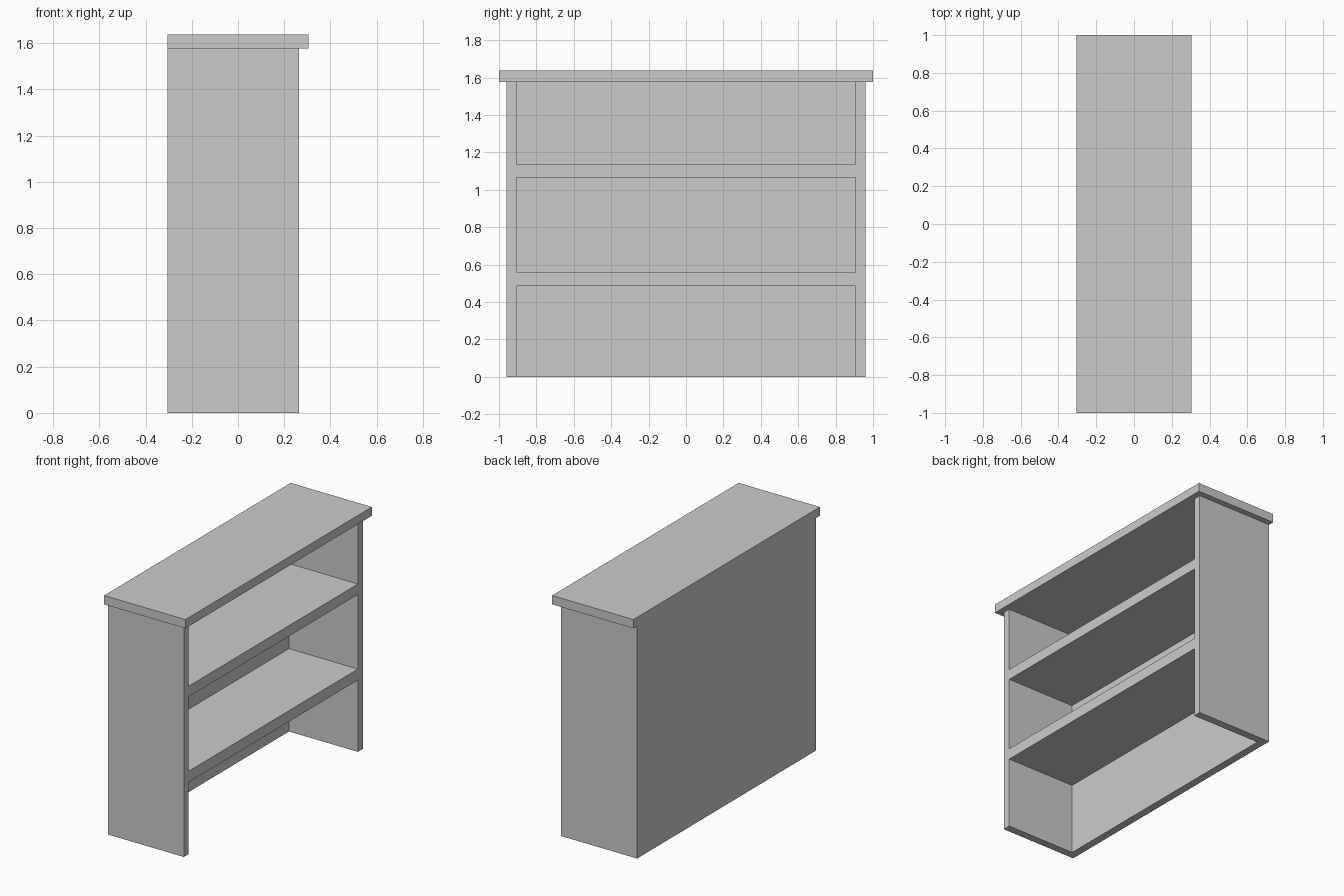
import bpy

if "Cube" in bpy.data.objects:
    bpy.data.objects.remove(bpy.data.objects["Cube"])


def box(name, x, y, z):
    """Axis-aligned box from (min, max) ranges."""
    bpy.ops.mesh.primitive_cube_add(
        size=1, location=[(a + b) / 2 for a, b in (x, y, z)])
    ob = bpy.context.object
    ob.name = name
    ob.scale = [b - a for a, b in (x, y, z)]
    bpy.ops.object.transform_apply(location=False, rotation=False, scale=True)
    return ob


BACK, FRONT = -0.305, 0.265     # the open side faces +x
OUT, IN = 0.96, 0.907           # outer and inner faces of the sides
T = 0.053                       # panel thickness
H = 1.577                       # underside of the top

# Overhanging top board
box("top_board", (BACK, 0.305), (-1, 1), (H, 1.637))

# Back panel, down to the floor
box("back_panel", (BACK, BACK + T), (-IN, IN), (0, H))

# Side panels
box("side_panel_left", (BACK, FRONT), (-OUT, -IN), (0, H))
box("side_panel_right", (BACK, FRONT), (IN, OUT), (0, H))

# Two shelves, flush with the front edges of the sides
for name, z in (("lower_shelf", (0.487, 0.562)), ("upper_shelf", (1.067, 1.139))):
    box(name, (BACK + T, FRONT), (-IN, IN), z)
